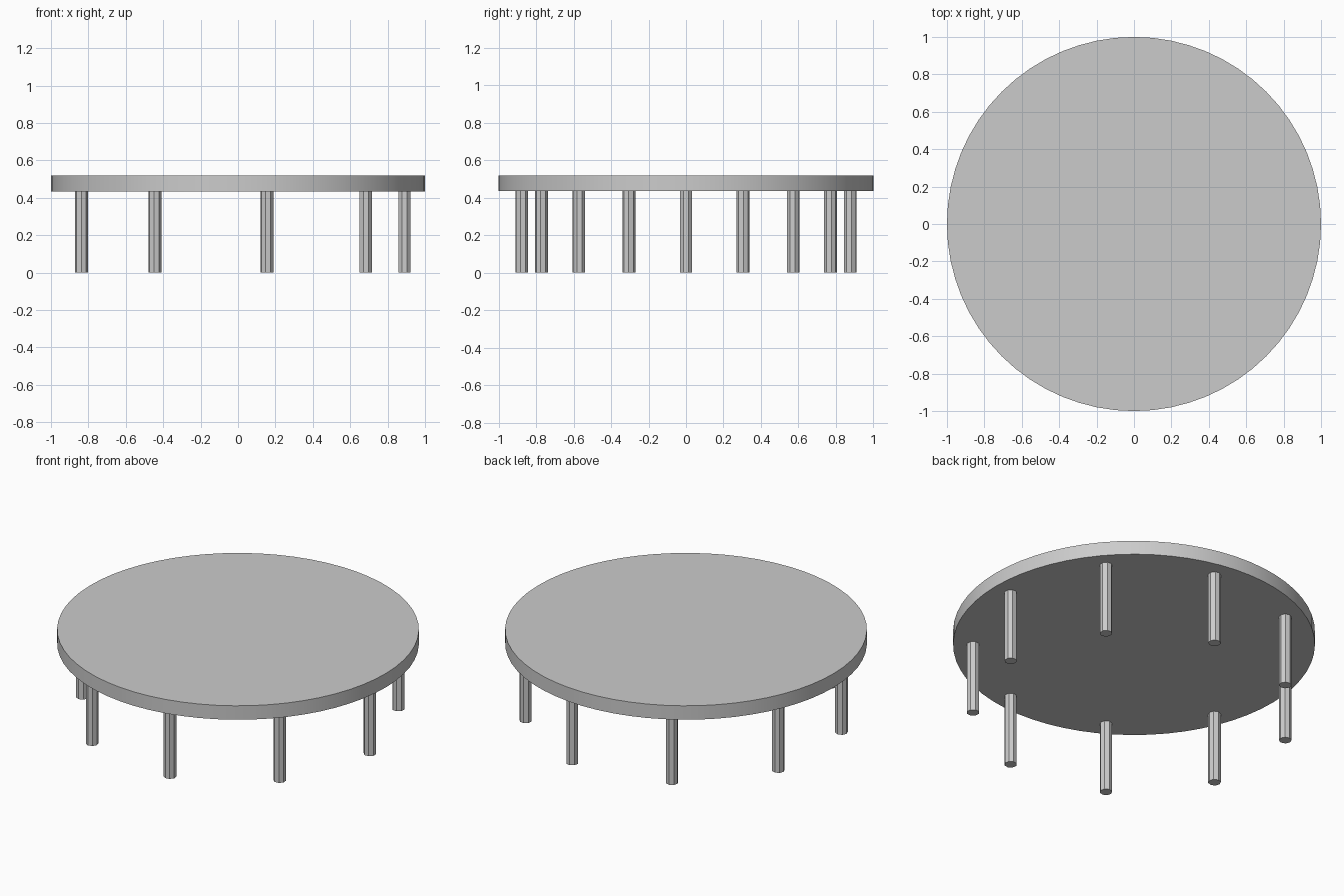
import bpy
from math import cos, sin, tau

cube = bpy.data.objects.get("Cube")
if cube:
    bpy.data.objects.remove(cube)

TOP_Z, UNDER_Z = 0.52, 0.435
LEG_COUNT, LEG_RING, LEG_RADIUS = 9, 0.89, 0.035

grey = bpy.data.materials.new("plain grey")
grey.use_nodes = True
colour = (0.6, 0.6, 0.6, 1)
grey.diffuse_color = colour
grey.node_tree.nodes["Principled BSDF"].inputs["Base Color"].default_value = colour


def cylinder(name, sides, radius, x, y, low, high, turn):
    bpy.ops.mesh.primitive_cylinder_add(
        vertices=sides, radius=radius, depth=high - low,
        location=(x, y, (low + high) / 2), rotation=(0, 0, turn))
    part = bpy.context.object
    part.name = name
    part.data.materials.append(grey)
    return part


# Round table top with a crisp rim
cylinder("table_top", 64, 1, 0, 0, UNDER_Z, TOP_Z, 0)
bpy.ops.object.shade_smooth_by_angle()

# Ring of eight-sided legs, each turned to face outward
for i in range(LEG_COUNT):
    angle = tau * i / LEG_COUNT
    cylinder(f"leg_{i + 1}", 8, LEG_RADIUS, LEG_RING * cos(angle),
             LEG_RING * sin(angle), 0, UNDER_Z, angle + tau / 16)
